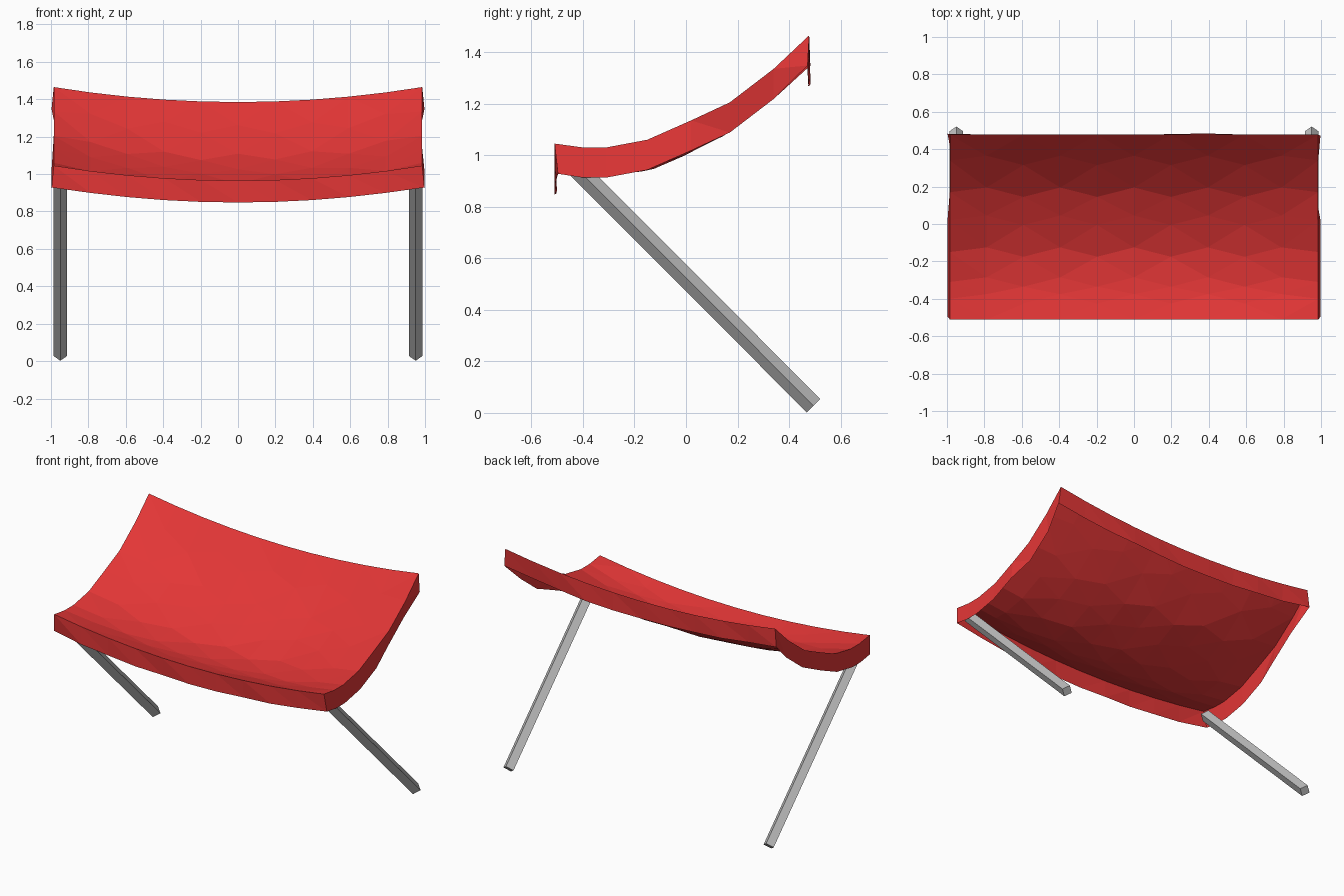
import bpy
import bmesh
import math
import random
from mathutils import Vector

random.seed(4)
cube = bpy.data.objects.get("Cube")
if cube:
    bpy.data.objects.remove(cube, do_unlink=True)

HALF_W = 0.985
COLS = 10
PROFILE = [(-0.51, 1.045), (-0.4, 1.03), (-0.31, 1.03), (-0.15, 1.06),
           (0.02, 1.135), (0.17, 1.205), (0.34, 1.335), (0.478, 1.465)]


def material(name, rgb):
    mat = bpy.data.materials.new(name)
    mat.use_nodes = True
    mat.diffuse_color = (*rgb, 1)
    mat.node_tree.nodes["Principled BSDF"].inputs["Base Color"].default_value = (*rgb, 1)
    return mat


def add_object(name, bm, mat):
    mesh = bpy.data.meshes.new(name)
    bm.to_mesh(mesh)
    bm.free()
    mesh.materials.append(mat)
    obj = bpy.data.objects.new(name, mesh)
    bpy.context.collection.objects.link(obj)
    return obj


def edge_height(y):
    for (y0, z0), (y1, z1) in zip(PROFILE, PROFILE[1:]):
        if y <= y1:
            return z0 + (z1 - z0) * (y - y0) / (y1 - y0)
    return PROFILE[-1][1]


def sheet_point(col, row):
    u = 2 * col / COLS - 1
    y = PROFILE[row][0]
    inside = 0 < col < COLS and 0 < row < len(PROFILE) - 1
    if inside:
        y += 0.025 if col % 2 else -0.025
    sag = 0.08 * (1 - u * u)
    if inside:
        belly = math.sin(math.pi * (y + 0.51) / 0.988)
        sag += 0.045 * belly * (1 - u ** 4) + random.uniform(-0.004, 0.004)
    return Vector((u * HALF_W, y, edge_height(y) - sag))


red = material("red fabric", (0.77, 0.037, 0.037))
grey = material("grey metal", (0.54, 0.54, 0.54))

# Sagging fabric sheet, split into alternating triangles
bm = bmesh.new()
rows = len(PROFILE)
grid = [[bm.verts.new(sheet_point(c, r)) for c in range(COLS + 1)] for r in range(rows)]
for r in range(rows - 1):
    for c in range(COLS):
        a, b = grid[r][c], grid[r][c + 1]
        d, e = grid[r + 1][c], grid[r + 1][c + 1]
        if c % 2:
            bm.faces.new((a, b, e))
            bm.faces.new((a, e, d))
        else:
            bm.faces.new((a, b, d))
            bm.faces.new((b, e, d))
add_object("canopy_sheet", bm, red)

# Hanging valance around the rim: its hem tucks in and out a little
bm = bmesh.new()
rim = ([sheet_point(c, 0) for c in range(COLS)]
       + [sheet_point(COLS, r) for r in range(rows - 1)]
       + [sheet_point(c, rows - 1) for c in range(COLS, 0, -1)]
       + [sheet_point(0, r) for r in range(rows - 1, 0, -1)])
pairs = []
for p in rim:
    low = p - Vector((0, 0, 0.117))
    side = math.copysign(1, p.x) if abs(p.x) > HALF_W - 0.01 else 0
    if p.y < -0.5:
        low.y += random.uniform(-0.005, 0.015)
    elif p.y > 0.45:
        low.y += random.uniform(-0.008, 0.01)
    low.x += side * (-0.015 if 0.1 < p.y < 0.4 else 0.012)
    pairs.append((bm.verts.new(p), bm.verts.new(low)))
for (a, b), (c, d) in zip(pairs, pairs[1:] + pairs[:1]):
    bm.faces.new((a, b, d))
    bm.faces.new((a, d, c))
add_object("canopy_valance", bm, red)

# Slanted square poles, turned edge-on
for name, x in (("left_pole", 0.95), ("right_pole", -0.95)):
    top = Vector((x, -0.45, 0.975))
    foot = Vector((x, 0.495, 0.028))
    axis = (top - foot).normalized()
    bm = bmesh.new()
    bmesh.ops.create_cone(bm, cap_ends=True, segments=4, radius1=0.037,
                          radius2=0.037, depth=(top - foot).length)
    pole = add_object(name, bm, grey)
    pole.rotation_euler.x = Vector((0, 0, 1)).angle(axis)
    pole.location = (top + foot) / 2
